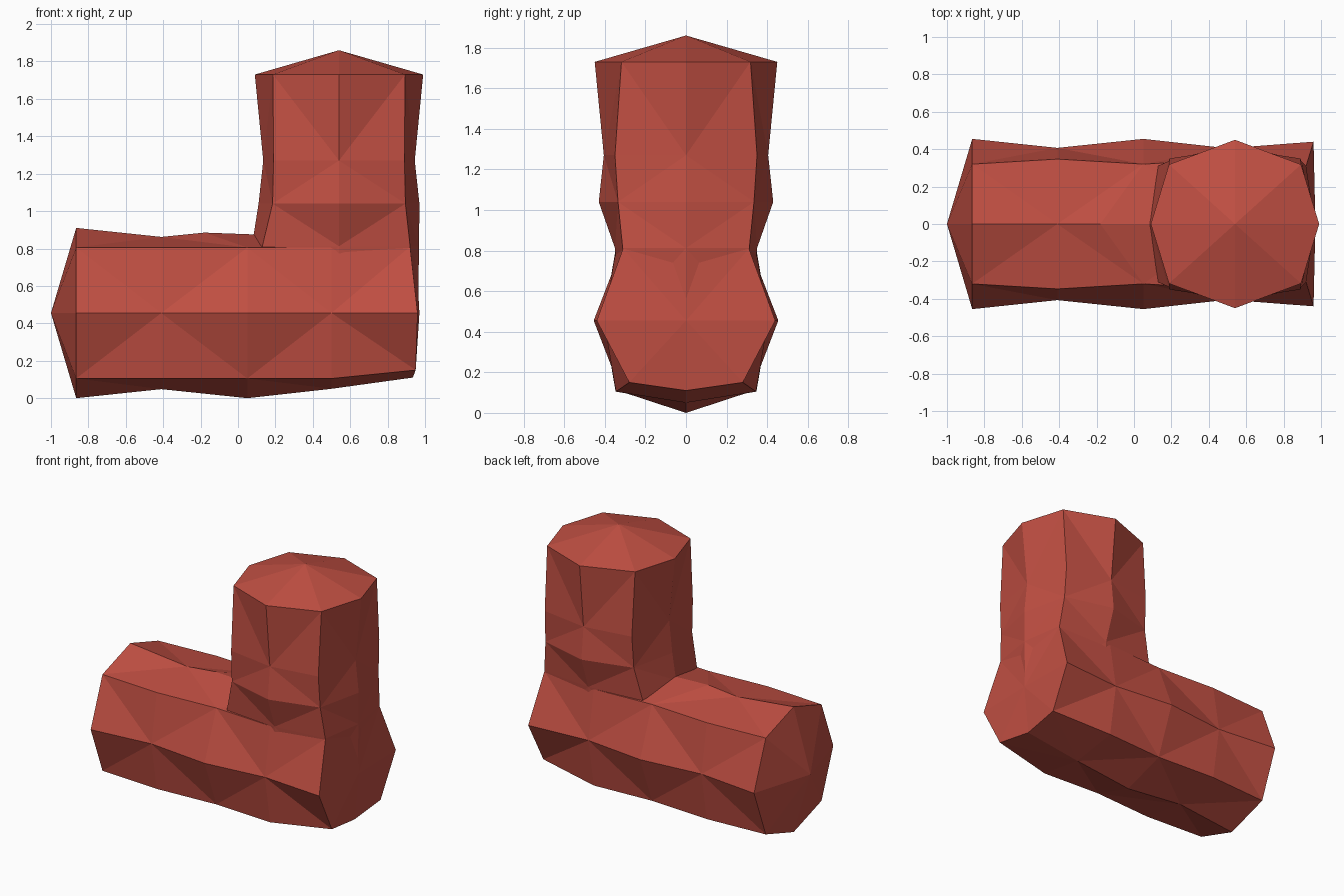
import bpy, bmesh
from mathutils import Vector

if "Cube" in bpy.data.objects:
    bpy.data.objects.remove(bpy.data.objects["Cube"])

red = bpy.data.materials.new("brick red")
red.diffuse_color = (0.53, 0.078, 0.055, 1)
red.use_nodes = True
red.node_tree.nodes["Principled BSDF"].inputs["Base Color"].default_value = red.diffuse_color


def tube(name, half_rings, tip_a, tip_b):
    """Eight-sided tube from five-point half rings mirrored in y, fanned to a tip at each end."""
    bm = bmesh.new()
    rings = []
    for half in half_rings:
        full = half + [(x, -y, z) for x, y, z in half[3:0:-1]]
        rings.append([bm.verts.new(p) for p in full])
    for i, (a, b) in enumerate(zip(rings, rings[1:])):
        for k in range(8):
            j = (k + 1) % 8
            # diagonals fan out from the axial points of the odd rings
            if (i + k) % 2 == 0:
                bm.faces.new((a[k], a[j], b[k])); bm.faces.new((a[j], b[j], b[k]))
            else:
                bm.faces.new((a[k], a[j], b[j])); bm.faces.new((a[k], b[j], b[k]))
    for ring, tip in ((rings[0], tip_a), (rings[-1], tip_b)):
        t = bm.verts.new(tip)
        for k in range(8):
            bm.faces.new((ring[k], ring[(k + 1) % 8], t))
    # flip the diagonals only; normals are made consistent here
    bmesh.ops.recalc_face_normals(bm, faces=bm.faces)
    me = bpy.data.meshes.new(name)
    bm.to_mesh(me)
    bm.free()
    me.materials.append(red)
    ob = bpy.data.objects.new(name, me)
    bpy.context.collection.objects.link(ob)
    return ob


def arm_ring(x, r, dy, dz=0.35):
    c = 0.455
    return [(x, 0, c + r), (x, dy, c + dz), (x, r, c), (x, dy, c - dz), (x, 0, c - r)]


def post_ring(z, r, dx, dy):
    c = 0.54
    return [(c - r, 0, z), (c - dx, dy, z), (c, r, z), (c + dx, dy, z), (c + r, 0, z)]


# horizontal arm, with a sloping, blunt right end
arm = [arm_ring(-0.865, 0.455, 0.32), arm_ring(-0.41, 0.407, 0.347),
       arm_ring(0.05, 0.455, 0.32), arm_ring(0.5, 0.405, 0.345),
       [(0.95, 0, 0.81), (0.92, 0.31, 0.81), (0.96, 0.44, 0.455),
        (0.95, 0.28, 0.15), (0.935, 0, 0.11)]]
arm[2][0] = (-0.18, 0, 0.885)
body = tube("pipe_elbow", arm, (-1, 0, 0.455), (0.97, 0, 0.455))

# upright, flaring into the arm at its foot
post = [post_ring(1.73, 0.45, 0.353, 0.318), post_ring(1.27, 0.405, 0.35, 0.35),
        post_ring(1.04, 0.43, 0.355, 0.335),
        [(0.08, 0, 0.85), (0.13, 0.312, 0.812), (0.54, 0.35, 0.812),
         (0.92, 0.312, 0.812), (0.968, 0, 0.812)],
        [(0.15, 0, 0.5), (0.2, 0.28, 0.5), (0.54, 0.33, 0.5),
         (0.88, 0.28, 0.5), (0.963, 0, 0.5)]]
upright = tube("upright_helper", post, (0.54, 0, 1.86), (0.54, 0, 0.45))

# weld both tubes into one skin
mod = body.modifiers.new("weld", 'BOOLEAN')
mod.operation = 'UNION'
mod.solver = 'EXACT'
mod.object = upright
bpy.context.view_layer.objects.active = body
bpy.ops.object.modifier_apply(modifier=mod.name)
bpy.data.objects.remove(upright)
